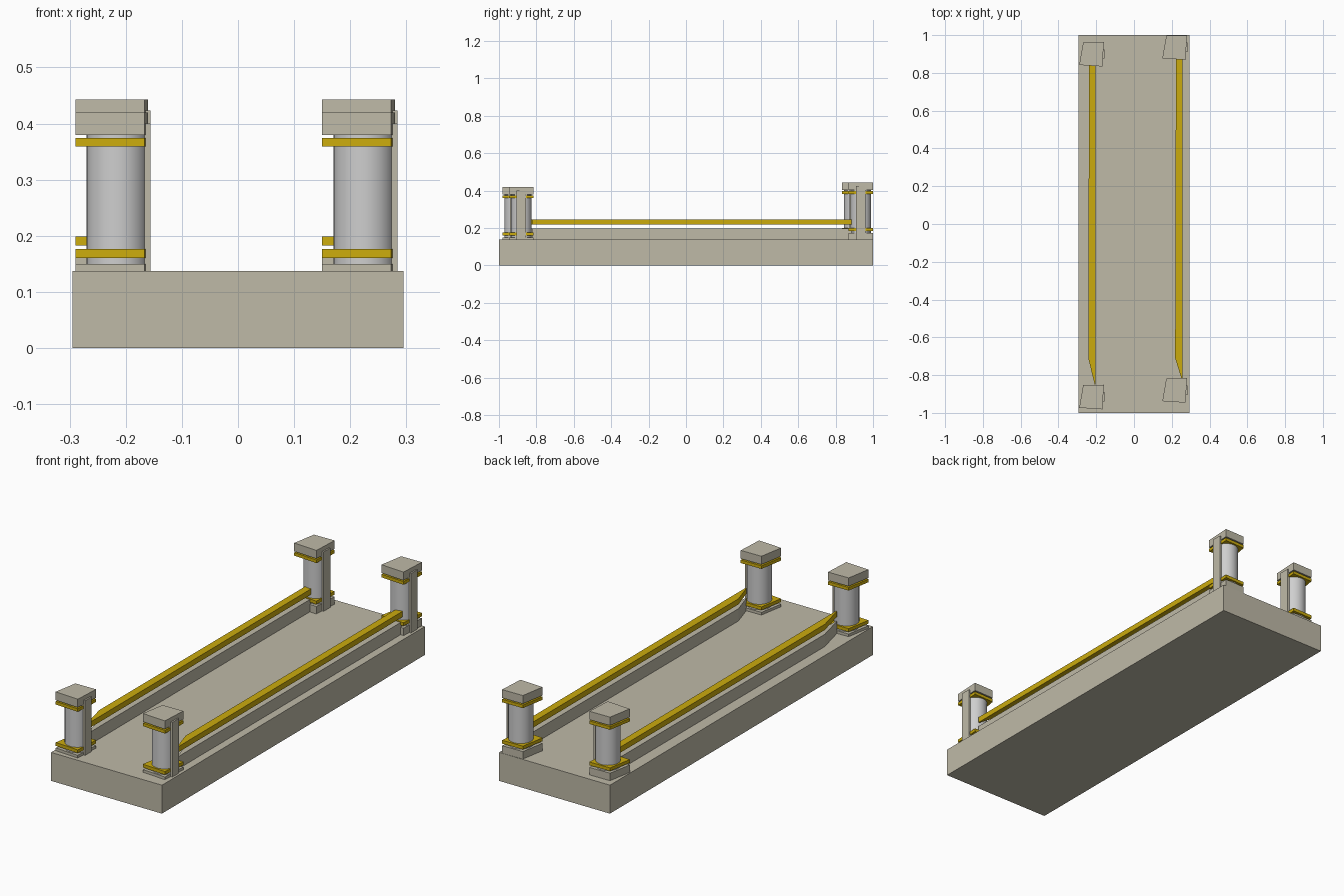
import bpy
import bmesh

default = bpy.data.objects.get("Cube")
if default:
    bpy.data.objects.remove(default, do_unlink=True)


def material(name, rgb):
    m = bpy.data.materials.new(name)
    m.use_nodes = True
    colour = (*rgb, 1)
    m.diffuse_color = colour
    m.node_tree.nodes["Principled BSDF"].inputs["Base Color"].default_value = colour
    return m


STONE = material("warm stone", (0.52, 0.49, 0.39))
YELLOW = material("golden yellow", (0.60, 0.41, 0.004))
GREY = material("light grey", (0.62, 0.62, 0.62))


def prism(name, outline, bottom, top, mat):
    """Extrude a plan outline from bottom to top."""
    bm = bmesh.new()
    face = bm.faces.new([bm.verts.new((x, y, bottom)) for x, y in outline])
    up = bmesh.ops.extrude_face_region(bm, geom=[face])
    verts = [v for v in up["geom"] if isinstance(v, bmesh.types.BMVert)]
    bmesh.ops.translate(bm, verts=verts, vec=(0, 0, top - bottom))
    bmesh.ops.recalc_face_normals(bm, faces=bm.faces)
    mesh = bpy.data.meshes.new(name)
    bm.to_mesh(mesh)
    bm.free()
    mesh.materials.append(mat)
    obj = bpy.data.objects.new(name, mesh)
    bpy.context.collection.objects.link(obj)
    return obj


def rect(x0, x1, y0, y1):
    return [(x0, y0), (x1, y0), (x1, y1), (x0, y1)]


DECK = 0.137
SLAB = [(-0.075, -0.058), (0.048, -0.066), (0.055, 0.064), (-0.054, 0.062)]


def pillar(label, cx, cy, lift):
    """Round column with slab base, cap, two bands and an outer strip."""
    plan = [(cx + x, cy + y) for x, y in SLAB]
    cap_top = 0.42 + lift
    prism(label + "_base", plan, DECK, 0.15 + lift, STONE)
    prism(label + "_cap", plan, 0.38 + lift, cap_top, STONE)
    prism(label + "_lower_band", plan, 0.16 + lift, 0.176 + lift, YELLOW)
    prism(label + "_upper_band", plan, 0.359 + lift, 0.374 + lift, YELLOW)
    strip = rect(cx, cx + 0.059, cy - 0.025, cy + 0.025)
    prism(label + "_strip", strip, DECK, cap_top - 0.02, STONE)
    height = 0.25 + lift
    bpy.ops.mesh.primitive_cylinder_add(
        vertices=32, radius=0.055, depth=height,
        location=(cx, cy, DECK + height / 2))
    column = bpy.context.object
    column.name = label + "_column"
    column.data.materials.append(GREY)
    bpy.ops.object.shade_smooth_by_angle()


# Deck slab
prism("deck", rect(-0.295, 0.295, -1, 1), 0, DECK, STONE)

# Corner pillars
pillar("front_right_pillar", -0.215, -0.915, 0)
pillar("front_left_pillar", 0.225, -0.88, 0)
pillar("back_right_pillar", -0.215, 0.9, 0.023)
pillar("back_left_pillar", 0.225, 0.935, 0.023)

# Curbs and rails, tapering at the front
for side, x, front, back in (("right", -0.242, -0.85, 0.85), ("left", 0.218, -0.82, 0.885)):
    plan = [(x + 0.034, front), (x + 0.039, front), (x + 0.039, back),
            (x + 0.004, back), (x, -0.71)]
    prism(side + "_curb", plan, DECK, 0.196, STONE)
    prism(side + "_rail", plan, 0.217, 0.244, YELLOW)
